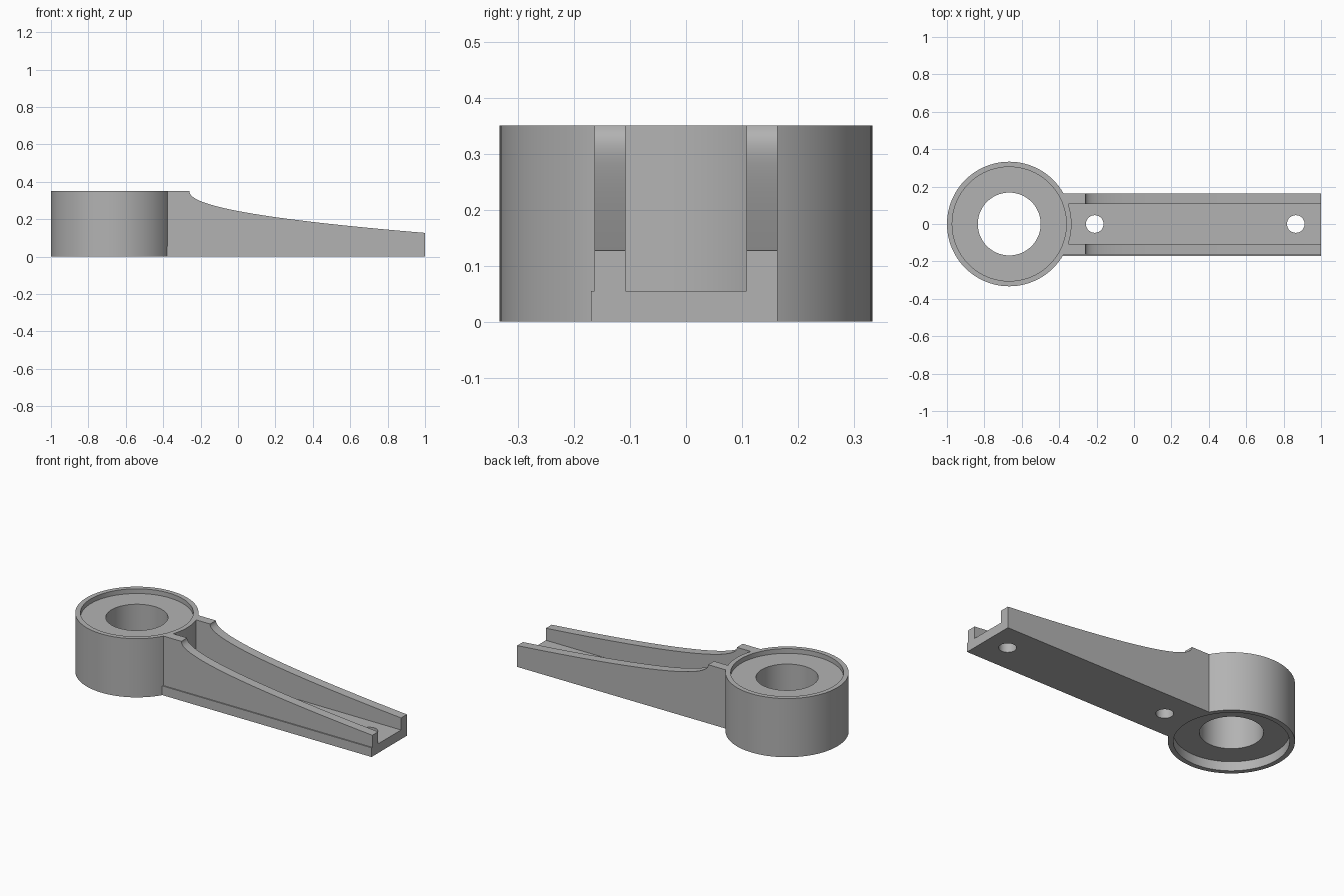
import bpy, bmesh, math

cube = bpy.data.objects.get("Cube")
if cube:
    bpy.data.objects.remove(cube, do_unlink=True)

grey = bpy.data.materials.new("plain grey")
grey.use_nodes = True
colour = (0.45, 0.45, 0.45, 1)
grey.diffuse_color = colour
grey.node_tree.nodes["Principled BSDF"].inputs["Base Color"].default_value = colour

HUB_X, HUB_R, BORE_R, LIP_R, HEIGHT = -0.667, 0.333, 0.168, 0.305, 0.35
FLOOR = 0.055
SEGMENTS = 96


def make_object(name, bm):
    bmesh.ops.recalc_face_normals(bm, faces=bm.faces)
    mesh = bpy.data.meshes.new(name)
    bm.to_mesh(mesh)
    bm.free()
    mesh.materials.append(grey)
    obj = bpy.data.objects.new(name, mesh)
    bpy.context.collection.objects.link(obj)
    return obj


def extrude_side(name, profile, y0, y1):
    """Extrude an x-z outline from y0 to y1."""
    bm = bmesh.new()
    face = bm.faces.new([bm.verts.new((x, y0, z)) for x, z in profile])
    extruded = bmesh.ops.extrude_face_region(bm, geom=[face])["geom"]
    verts = [v for v in extruded if isinstance(v, bmesh.types.BMVert)]
    bmesh.ops.translate(bm, verts=verts, vec=(0, y1 - y0, 0))
    return make_object(name, bm)


def cutter(name, x, radius):
    bm = bmesh.new()
    bmesh.ops.create_cone(bm, cap_ends=True, segments=SEGMENTS,
                          radius1=radius, radius2=radius, depth=2)
    bmesh.ops.translate(bm, verts=bm.verts, vec=(x, 0, 0))
    obj = make_object(name, bm)
    obj.hide_render = True
    return obj


def cut(target, tools):
    bpy.context.view_layer.objects.active = target
    for tool in tools:
        mod = target.modifiers.new("cut", 'BOOLEAN')
        mod.operation = 'DIFFERENCE'
        mod.solver = 'EXACT'
        mod.object = tool
        bpy.ops.object.modifier_apply(modifier=mod.name)


def smooth(obj):
    bpy.ops.object.select_all(action='DESELECT')
    obj.select_set(True)
    bpy.context.view_layer.objects.active = obj
    bpy.ops.object.shade_smooth_by_angle(angle=math.radians(25))


# Hub: revolved section with a recess in the top and a deeper one underneath
section = [(BORE_R, FLOOR), (LIP_R, FLOOR), (LIP_R, 0), (HUB_R, 0),
           (HUB_R, HEIGHT), (LIP_R, HEIGHT), (LIP_R, HEIGHT - 0.028),
           (BORE_R, HEIGHT - 0.028)]
bm = bmesh.new()
rings = []
for i in range(SEGMENTS):
    a = math.tau * i / SEGMENTS
    rings.append([bm.verts.new((HUB_X + r * math.cos(a), r * math.sin(a), z))
                  for r, z in section])
for i, ring in enumerate(rings):
    after = rings[(i + 1) % SEGMENTS]
    for j in range(len(section)):
        k = (j + 1) % len(section)
        bm.faces.new((ring[j], ring[k], after[k], after[j]))
hub = make_object("hub", bm)

# Arm base plate, slightly proud of the wall on the front side
start = HUB_X + 0.2
plate = extrude_side("arm_plate", [(start, 0), (1, 0), (1, FLOOR), (start, FLOOR)],
                     -0.17, 0.163)

# Arm side walls with a swept top edge
profile = [(start, FLOOR), (1, FLOOR)]
for i in range(40, -1, -1):
    t = (i / 40) ** 2
    profile.append((-0.26 + 1.26 * t, HEIGHT - 0.223 * t ** 0.47))
profile.append((start, HEIGHT))
walls = [extrude_side("right_wall", profile, -0.163, -0.108),
         extrude_side("left_wall", profile, 0.108, 0.163)]

# Trim the arm to the hub and drill the two holes
trim = cutter("hub_trim", HUB_X, HUB_R - 0.002)
drills = [cutter("inner_drill", -0.21, 0.047), cutter("outer_drill", 0.865, 0.047)]
cut(plate, [trim] + drills)
for wall in walls:
    cut(wall, [trim])
for tool in [trim] + drills:
    bpy.data.objects.remove(tool, do_unlink=True)

for obj in [hub, plate] + walls:
    smooth(obj)
